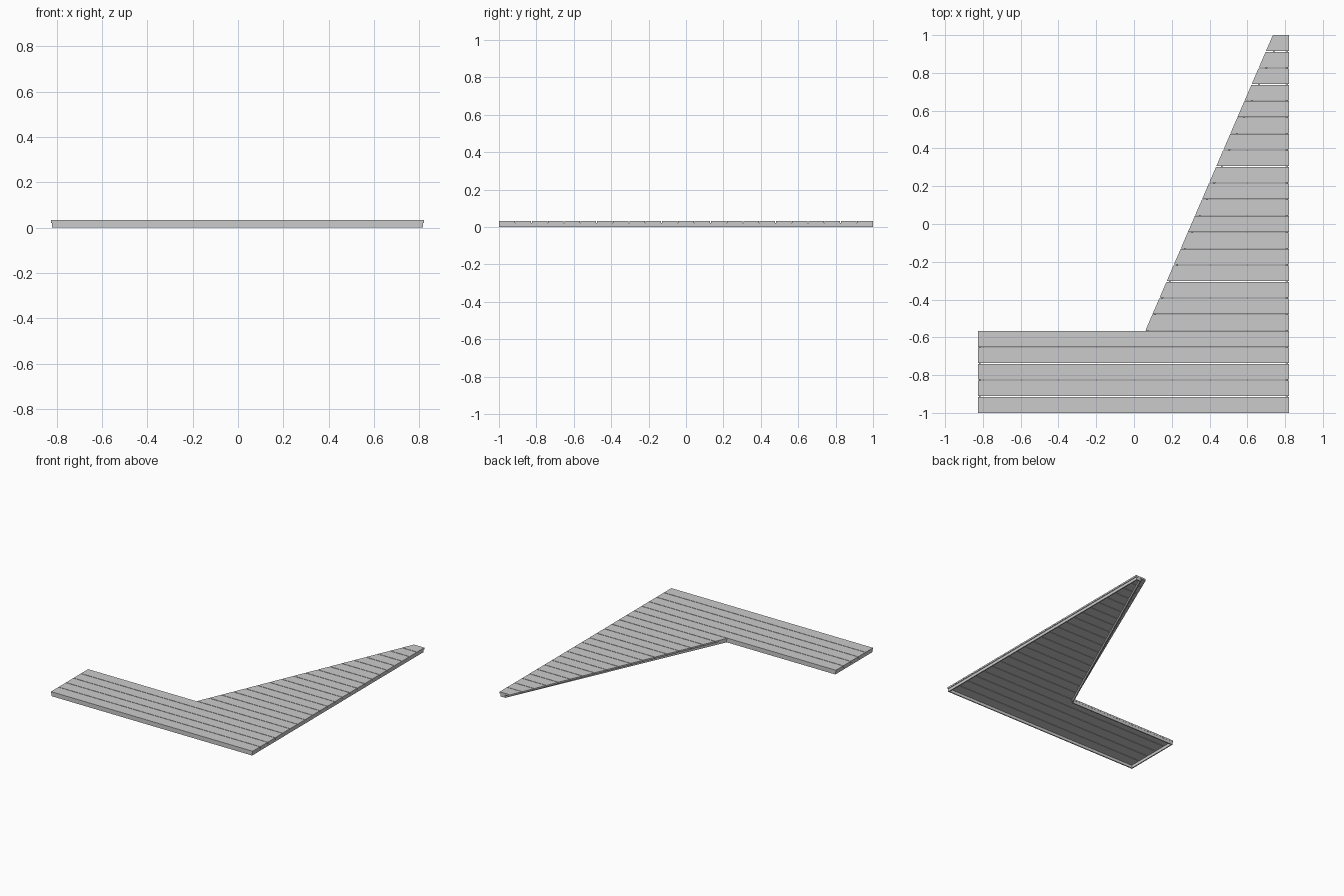
import bpy, bmesh
from mathutils import Vector

if "Cube" in bpy.data.objects:
    bpy.data.objects.remove(bpy.data.objects["Cube"])

N = 23                      # number of deck boards
PITCH = 2.0 / N
GAP = 0.004
Z_FASCIA, Z_TOP = 0.021, 0.033
X0, X1 = -0.825, 0.82
Y_STEP = -1 + 5 * PITCH     # where the wide part ends


def prism(name, pts, z0, z1):
    """Extrude a plan outline between two heights."""
    bm = bmesh.new()
    face = bm.faces.new([bm.verts.new((x, y, z0)) for x, y in pts])
    top = bmesh.ops.extrude_face_region(bm, geom=[face])
    verts = [v for v in top["geom"] if isinstance(v, bmesh.types.BMVert)]
    bmesh.ops.translate(bm, vec=(0, 0, z1 - z0), verts=verts)
    bmesh.ops.recalc_face_normals(bm, faces=bm.faces)
    mesh = bpy.data.meshes.new(name)
    bm.to_mesh(mesh)
    bm.free()
    ob = bpy.data.objects.new(name, mesh)
    bpy.context.collection.objects.link(ob)
    return ob


def slanted_x(y):
    return 0.06 + (y - Y_STEP) / (1 - Y_STEP) * (0.735 - 0.06)


# Deck boards, the upper ones mitred along the diagonal
for i in range(N):
    ya = -1 + i * PITCH + (GAP / 2 if i else 0)
    yb = -1 + (i + 1) * PITCH - (GAP / 2 if i < N - 1 else 0)
    xa, xb = (X0, X0) if i < 5 else (slanted_x(ya), slanted_x(yb))
    prism(f"deck_board_{i + 1}", [(xa, ya), (X1, ya), (X1, yb), (xb, yb)],
          Z_FASCIA, Z_TOP)

# Fascia boards below the deck edge, leaving the underside open
T = 0.008
outline = [(-0.82, -0.999), (0.815, -0.999), (0.815, 0.999),
           (0.775, 0.999), (0.066, Y_STEP - 0.003), (-0.82, Y_STEP - 0.003)]
for i, p in enumerate(outline):
    a, b = Vector(p), Vector(outline[(i + 1) % len(outline)])
    d = (b - a).normalized()
    n = Vector((-d.y, d.x)) * T
    prism(f"fascia_{i + 1}", [a, b, b + n, a + n], 0, Z_FASCIA)
